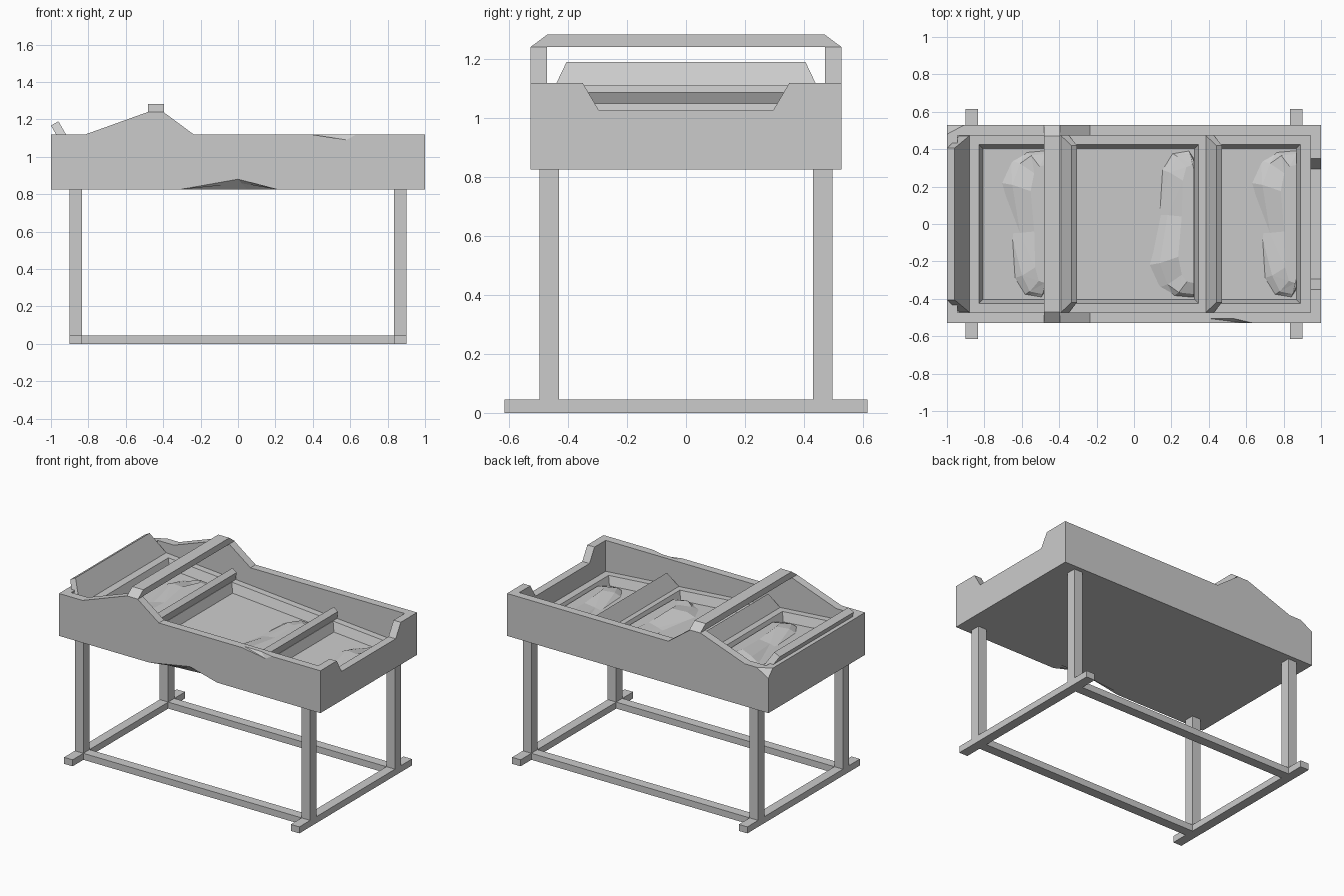
import bpy, bmesh
from mathutils import Vector

if "Cube" in bpy.data.objects:
    bpy.data.objects.remove(bpy.data.objects["Cube"])

Y = 0.528          # half depth of the box
YI = 0.472         # inner half depth


def tray_z(x):
    """Height of the tray surface, which slopes down to the right."""
    return 1.05 - 0.08 * (x + 0.88)


def finish(bm, name):
    bmesh.ops.remove_doubles(bm, verts=bm.verts, dist=1e-5)
    bmesh.ops.recalc_face_normals(bm, faces=bm.faces)
    me = bpy.data.meshes.new(name)
    bm.to_mesh(me)
    bm.free()
    ob = bpy.data.objects.new(name, me)
    bpy.context.collection.objects.link(ob)
    return ob


def loft(name, rings):
    """Skin equal-length rings of 3D points and cap both ends."""
    bm = bmesh.new()
    vs = [[bm.verts.new(p) for p in r] for r in rings]
    n = len(vs[0])
    for a, b in zip(vs, vs[1:]):
        for i in range(n):
            j = (i + 1) % n
            quad = [a[i], a[j], b[j], b[i]]
            bm.faces.new(quad[:3])
            bm.faces.new([quad[0], quad[2], quad[3]])
    bm.faces.new(vs[0])
    bm.faces.new(vs[-1])
    bmesh.ops.dissolve_limit(bm, angle_limit=0.002, verts=bm.verts, edges=bm.edges)
    return finish(bm, name)


def box(name, x0, x1, y0, y1, z0, z1):
    ring = [(x0, y0), (x1, y0), (x1, y1), (x0, y1)]
    return loft(name, [[(x, y, z) for x, y in ring] for z in (z0, z1)])


def wall_xz(name, *layers):
    return loft(name, [[(x, y, z) for x, z in pts] for y, pts in layers])


# Stand: legs, feet and floor rails
for sx, side in ((-1, "left"), (1, "right")):
    xa, xb = sorted((sx * 0.835, sx * 0.90))
    box(f"{side}_foot", xa, xb, -0.615, 0.615, 0, 0.045)
    for sy, end in ((-1, "front"), (1, "back")):
        ya, yb = sorted((sy * 0.43, sy * 0.497))
        box(f"{end}_{side}_leg", xa, xb, ya, yb, 0.045, 0.825)
for sy, end in ((-1, "front"), (1, "back")):
    ya, yb = sorted((sy * 0.43, sy * 0.497))
    box(f"{end}_rail", -0.835, 0.835, ya, yb, 0, 0.045)

# Long walls with a raised hump; chips differ between outer and inner outline
hump = [(-0.235, 1.118), (-0.40, 1.24), (-0.48, 1.24), (-0.82, 1.118)]
outer = [(-1, 0.825), (-0.31, 0.825), (0, 0.88), (0.21, 0.825), (1, 0.825),
         (1, 1.118), (0.63, 1.118), (0.58, 1.09), (0.40, 1.118)] + hump + [(-1, 1.118)]
middle = list(outer)
middle[2] = (0.02, 0.858)
middle[7] = (0.53, 1.118)
inner = list(middle)
inner[2] = (0.05, 0.825)
wall_xz("front_wall", (-Y, outer), (-0.505, middle), (-YI, inner))
base = [(-1, 0.825), (1, 0.825), (1, 1.118)] + hump
wall_xz("back_wall", (Y, base + [(-0.91, 1.118), (-1, 1.065)]),
        (0.48, base + [(-0.91, 1.118), (-1, 1.118)]),
        (YI, base + [(-0.91, 1.118), (-1, 1.118)]))

# End walls, the right one with a sloped cut-out
cut = [(-YI, 0.825), (YI, 0.825), (YI, 1.118), (0.35, 1.118), (0.295, 1.025),
       (-0.295, 1.025), (-0.35, 1.118), (-YI, 1.118)]
loft("right_wall", [[(x, y, z) for y, z in cut] for x in (0.945, 1)])
box("left_wall", -1, -0.945, -YI, YI, 0.825, 1.118)

# Cross bar over the humps
bar = [(-Y, 1.24), (Y, 1.24), (0.47, 1.283), (-0.47, 1.283)]
loft("cross_bar", [[(x, y, z) for y, z in bar] for x in (-0.48, -0.395)])

# Sloping tray block with three tapered recesses
DEPTH = 0.06
xs = [-0.945, -0.83, -0.44, -0.345, 0.345, 0.43, 0.89, 0.945]
ys = [-YI, -0.425, 0.425, YI]
bm = bmesh.new()
grid = [[bm.verts.new((x, y, tray_z(x))) for y in ys] for x in xs]
recess = []
for i in range(len(xs) - 1):
    for j in range(len(ys) - 1):
        f = bm.faces.new([grid[i][j], grid[i + 1][j], grid[i + 1][j + 1], grid[i][j + 1]])
        if j == 1 and i in (1, 3, 5):
            recess.append(f)
bm.normal_update()
rim = [e for e in bm.edges if e.is_boundary]
skirt = bmesh.ops.extrude_edge_only(bm, edges=rim)["geom"]
for v in skirt:
    if isinstance(v, bmesh.types.BMVert):
        v.co.z = 0.825
bmesh.ops.holes_fill(bm, edges=[e for e in skirt if isinstance(e, bmesh.types.BMEdge)], sides=0)
for f in recess:
    bmesh.ops.inset_region(bm, faces=[f], thickness=0.022, use_even_offset=True)
    for v in f.verts:
        v.co.z = tray_z(v.co.x) - DEPTH
finish(bm, "tray_block")


# Leaning boards: section in xz, tapering in y towards the free edge
def leaning_board(name, section, halves):
    loft(name, [[(x, s * h, z) for (x, z), h in zip(section, halves)] for s in (-1, 1)])


for x, name in ((-0.39, "left_divider"), (0.385, "right_divider")):
    z = tray_z(x)
    leaning_board(name, [(x, z), (x + 0.055, z + 0.10), (x + 0.085, z + 0.075), (x + 0.043, z - 0.003)],
                  (YI, 0.42, 0.42, YI))
leaning_board("end_board", [(-0.88, 1.05), (-0.96, 1.19), (-1, 1.167), (-0.933, 1.05)],
              (YI, 0.405, 0.405, YI))

# Faceted mounds heaped against the right side of each recess
outline = [(0, 0.395), (-0.11, 0.385), (-0.19, 0.34), (-0.245, 0.22), (-0.19, -0.05),
           (-0.175, -0.29), (-0.12, -0.38), (-0.03, -0.395), (0, -0.35), (0, 0.05)]
jitter = [0, 0.008, -0.006, 0.01, -0.008, 0.006, 0, -0.008, 0.006, 0.004]
for right, flip, name in ((-0.467, 1, "left_mound"), (0.322, -1, "middle_mound"),
                          (0.87, 1, "right_mound")):
    rings = []
    for k, ky, h in ((1, 1, -0.004), (0.75, 0.95, 0.02), (0.35, 0.8, 0.04)):
        rings.append([])
        for (x, y), d in zip(outline, jitter):
            px = right + x * k
            rings[-1].append((px, flip * y * ky, tray_z(px) - DEPTH + h + (d if h > 0 else 0)))
    loft(name, rings)
